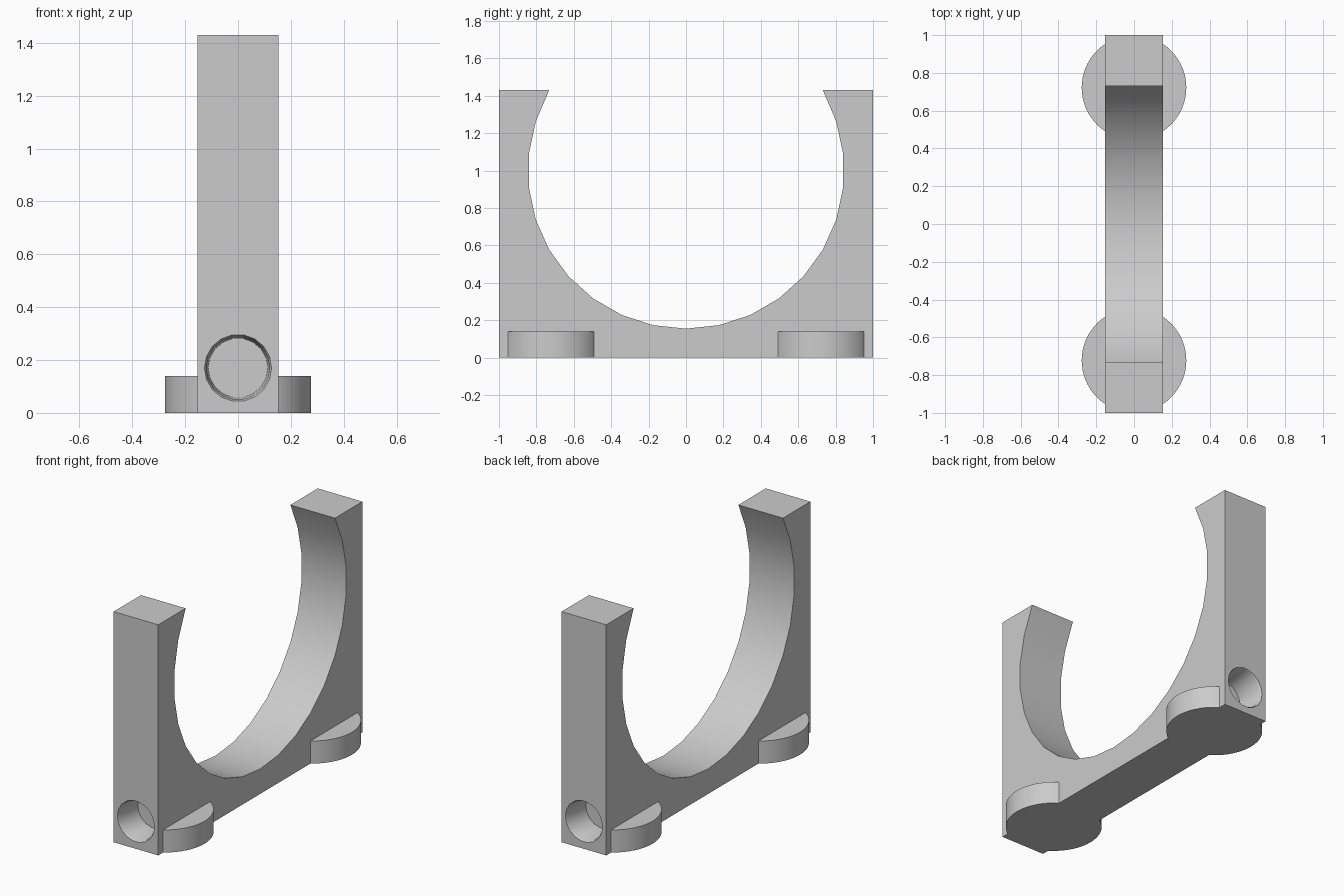
import bpy
import bmesh
from math import sin, cos, pi, radians

cube = bpy.data.objects.get("Cube")
if cube:
    bpy.data.objects.remove(cube, do_unlink=True)

grey = bpy.data.materials.new("matte grey")
grey.use_nodes = True
grey.diffuse_color = (0.6, 0.6, 0.6, 1)
grey.node_tree.nodes["Principled BSDF"].inputs["Base Color"].default_value = (0.6, 0.6, 0.6, 1)

HALF_WIDTH = 0.153
TOP = 1.43


def finish(name, bm):
    bmesh.ops.recalc_face_normals(bm, faces=bm.faces)
    mesh = bpy.data.meshes.new(name)
    bm.to_mesh(mesh)
    bm.free()
    mesh.materials.append(grey)
    obj = bpy.data.objects.new(name, mesh)
    bpy.context.collection.objects.link(obj)
    return obj


def loft(name, rings):
    """Join rings of points into a capped solid."""
    bm = bmesh.new()
    loops = [[bm.verts.new(p) for p in ring] for ring in rings]
    n = len(loops[0])
    for a, b in zip(loops, loops[1:]):
        for i in range(n):
            j = (i + 1) % n
            bm.faces.new((a[i], a[j], b[j], b[i]))
    bm.faces.new(loops[0])
    bm.faces.new(loops[-1])
    return finish(name, bm)


def combine(target, other, operation):
    mod = target.modifiers.new(operation.title(), "BOOLEAN")
    mod.object = other
    mod.operation = operation
    mod.solver = "EXACT"
    bpy.context.view_layer.objects.active = target
    bpy.ops.object.modifier_apply(modifier=mod.name)
    bpy.data.objects.remove(other, do_unlink=True)


# Open ring cradle: square outer corners, faceted round opening
RADIUS, CENTRE = 0.845, 1.0
arc = [(RADIUS * sin(radians(a)), CENTRE - RADIUS * cos(radians(a)))
       for a in range(-108, 109, 12)]
tip = RADIUS * sin(radians(120))
profile = [(-1, TOP), (-1, 0), (1, 0), (1, TOP), (tip, TOP)] + arc[::-1] + [(-tip, TOP)]
bracket = loft("ring_bracket", [[(x, y, z) for y, z in profile]
                                for x in (-HALF_WIDTH, HALF_WIDTH)])

# Round feet under both posts
for side in (-1, 1):
    foot = loft("round_foot", [[(0.277 * cos(2 * pi * i / 64),
                                 side * 0.722 + 0.277 * sin(2 * pi * i / 64), z)
                                for i in range(64)] for z in (0, 0.14)])
    combine(bracket, foot, "UNION")

# Blind sockets with a chamfered mouth in the front and back ends
for side in (-1, 1):
    steps = [(1.02, 0.127), (1, 0.127), (0.985, 0.12), (0.82, 0.113)]
    socket = loft("socket_cutter", [[(r * cos(2 * pi * i / 18), side * y,
                                      0.17 + r * sin(2 * pi * i / 18))
                                     for i in range(18)] for y, r in steps])
    combine(bracket, socket, "DIFFERENCE")

bpy.ops.object.select_all(action="DESELECT")
bracket.select_set(True)
bpy.context.view_layer.objects.active = bracket
bpy.ops.object.shade_smooth_by_angle(angle=radians(25))
